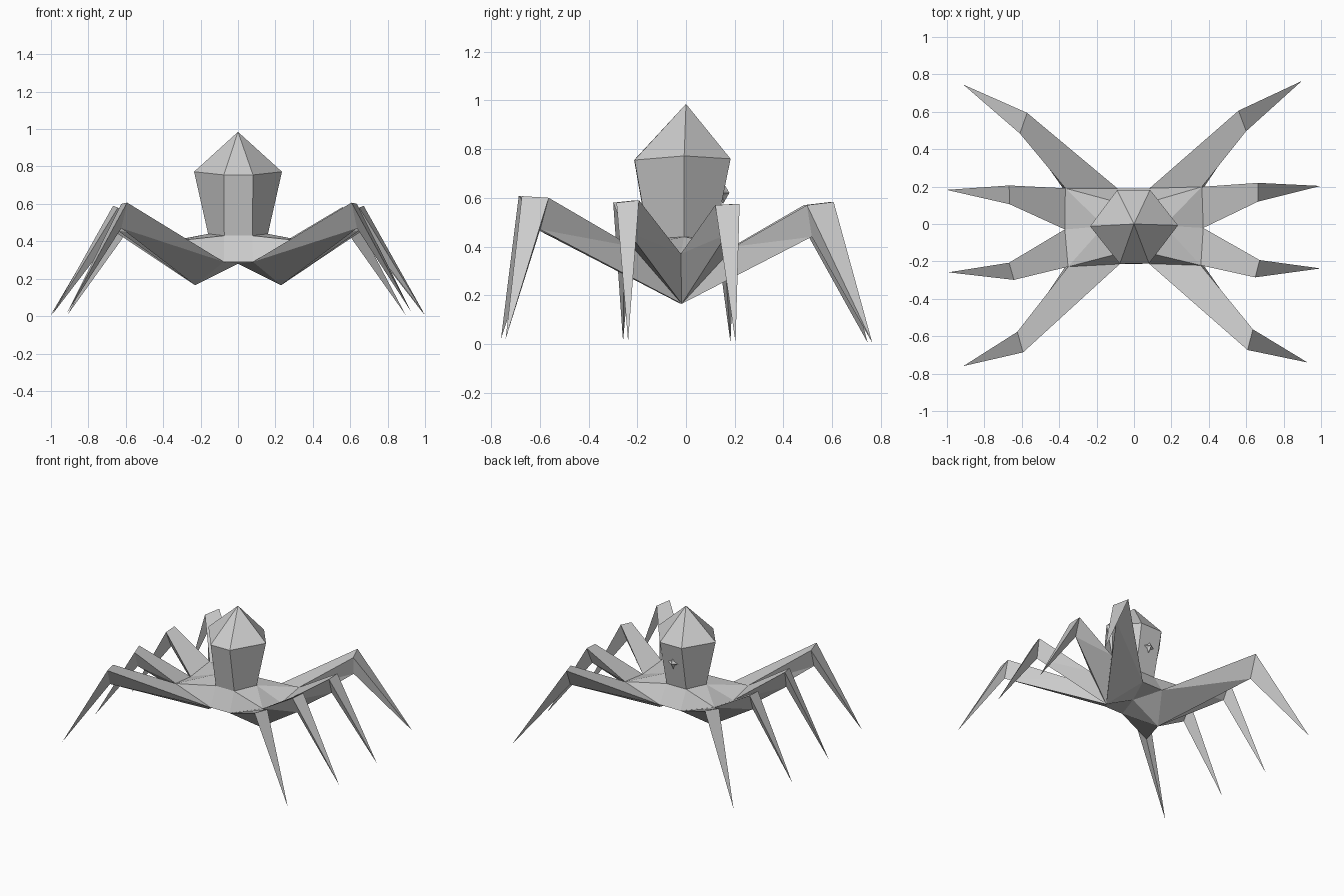
import bpy, bmesh, math
from mathutils import Matrix, Vector

if "Cube" in bpy.data.objects:
    bpy.data.objects.remove(bpy.data.objects["Cube"])

TWIST = Matrix.Rotation(math.radians(0.6), 4, 'Z')


def build(name, verts, faces, mirror=True):
    """Flat-faced object; optionally mirrored across x = 0 and welded."""
    bm = bmesh.new()
    for side in ((1, -1) if mirror else (1,)):
        vs = [bm.verts.new((x * side, y, z)) for x, y, z in verts]
        for f in faces:
            bm.faces.new([vs[i] for i in f])
    bmesh.ops.remove_doubles(bm, verts=bm.verts, dist=0.0005)
    bmesh.ops.recalc_face_normals(bm, faces=bm.faces)
    bmesh.ops.transform(bm, matrix=TWIST, verts=bm.verts)
    me = bpy.data.meshes.new(name)
    bm.to_mesh(me)
    bm.free()
    ob = bpy.data.objects.new(name, me)
    bpy.context.collection.objects.link(ob)
    return ob


def hexagon(front, side, back):
    """Six-sided ring from three right-hand points."""
    left = [(-x, y, z) for x, y, z in (back, side, front)]
    return [front, side, back] + left


# Right-hand landmarks of the hip: waist, outer rim and low keel
w_front, w_side, w_back = (.075, -.155, .43), (.16, -.01, .44), (.08, .115, .43)
r_front, r_fo, r_mid = (.078, -.213, .29), (.355, -.225, .40), (.37, -.025, .37)
r_bo, r_back = (.365, .195, .40), (.085, .19, .30)
keel = (.23, -.02, .165)

# Upright abdomen: pointed cap, shoulder ring, narrower waist
shoulder = hexagon((.078, -.212, .755), (.235, -.01, .772), (.088, .182, .76))
waist = hexagon(w_front, w_side, w_back)
faces = [(12, i, (i + 1) % 6) for i in range(6)]
faces += [(i, (i + 1) % 6, 6 + (i + 1) % 6, 6 + i) for i in range(6)]
faces.append(tuple(range(6, 12)))
build("abdomen", shoulder + waist + [(0, 0, .985)], faces, mirror=False)

# Hip deck and keel
hip = [w_front, w_side, w_back, r_front, r_fo, r_mid, r_bo, r_back, keel,
       (0, w_front[1], .43), (0, r_front[1], .29),
       (0, w_back[1], .43), (0, r_back[1], .30), (0, -.01, .28)]
build("hip", hip, [
    (3, 4, 0), (4, 1, 0), (4, 5, 1), (5, 6, 1), (6, 2, 1), (6, 7, 2),
    (9, 10, 3, 0), (11, 2, 7, 12),
    (3, 4, 8), (4, 5, 8), (5, 6, 8), (6, 7, 8),
    (8, 3, 13), (8, 7, 13), (3, 10, 13), (7, 12, 13),
    (9, 0, 1), (9, 1, 11), (11, 1, 2)])

# Legs: triangular thigh from the hip to the knee, then a pointed shin
LEGS = {
    "front_legs": (r_front, r_fo, (.60, -.68, .607), (.63, -.57, .60),
                   (.63, -.605, .47), (.92, -.75, .02)),
    "mid_front_legs": (r_fo, r_mid, (.645, -.292, .58), (.67, -.20, .59),
                       (.65, -.245, .46), (.995, -.248, .01)),
    "mid_back_legs": (r_mid, r_bo, (.665, .113, .57), (.665, .213, .575),
                      (.655, .16, .45), (1.0, .193, .005)),
    "back_legs": (r_back, r_bo, (.565, .60, .583), (.605, .49, .57),
                  (.595, .51, .44), (.905, .755, .005)),
}
for name, (a, b, ka, kb, kc, tip) in LEGS.items():
    build(name, [a, b, keel, ka, kb, kc, tip], [
        (0, 1, 2), (0, 1, 4, 3), (0, 3, 5), (0, 5, 2), (1, 4, 5), (1, 5, 2),
        (3, 4, 6), (4, 5, 6), (5, 3, 6)])

# Small spiked star on the back of the abdomen
star = [Vector(((.045 if i % 2 == 0 else .02) * math.cos(i * math.pi / 4), .152,
                .62 + (.045 if i % 2 == 0 else .02) * math.sin(i * math.pi / 4)))
        for i in range(8)]
star += [Vector((0, .178, .62)), Vector((0, .12, .62))]
build("back_spike", star, [(i, (i + 1) % 8, t) for i in range(8) for t in (8, 9)],
      mirror=False)
